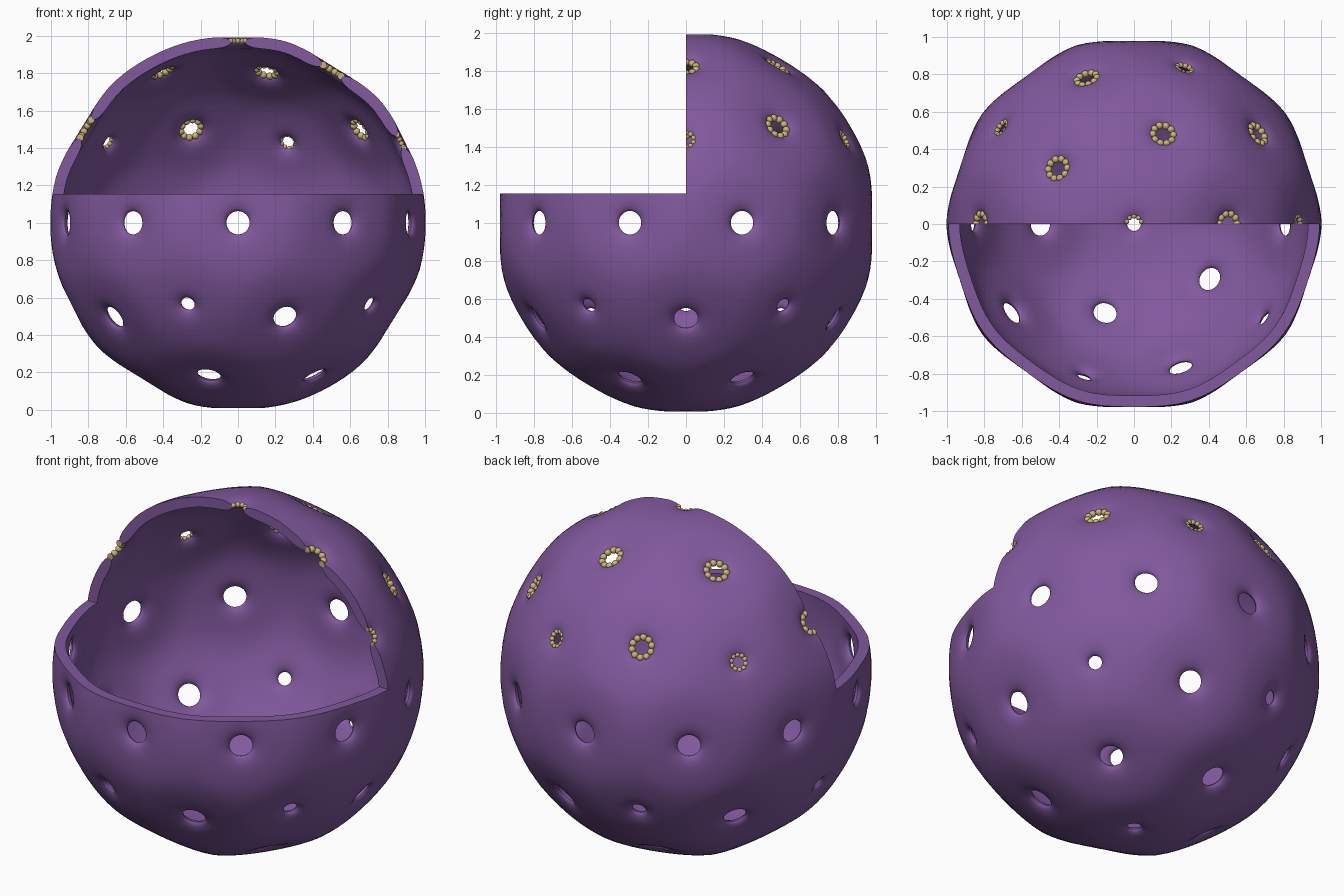
import bpy, bmesh, math
from mathutils import Vector, Matrix

if "Cube" in bpy.data.objects:
    bpy.data.objects.remove(bpy.data.objects["Cube"])

CUT_Z = 1.155
FAR, HALF = 0.974, 0.03       # mid-wall radius between pores, half wall thickness
NU, NV = 4, 9                 # grid steps per pore sector
BIG, SMALL = (0.065, 0.955), (0.038, 0.967)   # pore (angular radius, mid-wall radius)


def material(name, rgb):
    m = bpy.data.materials.new(name)
    m.diffuse_color = (*rgb, 1)
    m.use_nodes = True
    m.node_tree.nodes["Principled BSDF"].inputs["Base Color"].default_value = m.diffuse_color
    return m


def make_object(name, bm, mat):
    me = bpy.data.meshes.new(name)
    bm.to_mesh(me)
    bm.free()
    ob = bpy.data.objects.new(name, me)
    bpy.context.collection.objects.link(ob)
    me.materials.append(mat)
    return ob


def smooth(ob):
    bpy.ops.object.select_all(action='DESELECT')
    ob.select_set(True)
    bpy.context.view_layer.objects.active = ob
    bpy.ops.object.shade_smooth_by_angle(angle=math.radians(40))


# Pore layout: 12 small pores on icosahedron corners, 30 big on edge middles
ico = bmesh.new()
bmesh.ops.create_icosphere(ico, subdivisions=2, radius=1)
pores = {v.index: (v.co.normalized(), SMALL if len(v.link_edges) == 5 else BIG)
         for v in ico.verts}
tris = [[v.index for v in f.verts] for f in ico.faces]
ico.free()


def wall(p, corners):
    """Mid radius and half thickness of the wall in direction p."""
    mid, near = FAR, 9
    for c, (hole, base) in corners:
        d = max(0, p.angle(c) - hole)
        t = min(1, d / 0.27)
        mid = min(mid, base + (FAR - base) * t * t * (3 - 2 * t))
        near = min(near, d)
    k = 1 - min(1, near / 0.09)
    return mid, HALF * math.sqrt(1 - k * k)


# Envelope: polar grids around every pore, outer and inner skins joined at the rims
bm = bmesh.new()
lift = Vector((0, 0, 1))
for tri in tris:
    corners = [pores[i] for i in tri]
    mid_pt = sum((c for c, _ in corners), Vector()).normalized()
    for i in range(3):
        a, (hole, _) = corners[i]
        m1 = (a + corners[(i + 1) % 3][0]).normalized()
        m2 = (a + corners[(i + 2) % 3][0]).normalized()
        border = [m1.lerp(mid_pt, k / NU).normalized() for k in range(NU)]
        border += [m2.lerp(mid_pt, k / NU).normalized() for k in range(NU, -1, -1)]
        outer, inner = [], []
        for p in border:
            full = a.angle(p)
            co, ci = [], []
            for j in range(NV + 1):
                ang = hole + (full - hole) * (j / NV) ** 1.9
                q = a.slerp(p, ang / full) if j < NV else p
                r, h = wall(q, corners)
                if j == 0:
                    h = 0
                co.append(bm.verts.new(q * (r + h) + lift))
                ci.append(bm.verts.new(q * (r - h) + lift) if j else co[0])
            outer.append(co)
            inner.append(ci)
        for u in range(len(border) - 1):
            for j in range(NV):
                for g, s in ((outer, 1), (inner, -1)):
                    quad = [g[u][j], g[u][j + 1], g[u + 1][j + 1], g[u + 1][j]]
                    bm.faces.new(quad[::s])
bmesh.ops.remove_doubles(bm, verts=bm.verts, dist=0.0002)
bmesh.ops.recalc_face_normals(bm, faces=bm.faces)
envelope = make_object("envelope", bm, material("purple", (0.22, 0.1, 0.34)))

# Cutaway of the upper front quarter
bpy.ops.mesh.primitive_cube_add(size=2, location=(0, -1, CUT_Z + 1))
cutter = bpy.context.object
cutter.name = "cutaway_helper"
cutter.scale = (1.5, 1, 1)
cutter.hide_render = True
cut = envelope.modifiers.new("cutaway", 'BOOLEAN')
cut.operation, cut.solver, cut.object = 'DIFFERENCE', 'EXACT', cutter
bpy.ops.object.select_all(action='DESELECT')
envelope.select_set(True)
bpy.context.view_layer.objects.active = envelope
bpy.ops.object.modifier_apply(modifier=cut.name)
bpy.data.objects.remove(cutter)
smooth(envelope)

# Bead rings on the upper pores, sliced flush with the cutaway
bm = bmesh.new()
for c, kind in pores.values():
    if c.z < 0.3 or c.y < -0.1:
        continue
    ring, size, rad = (0.056, 0.019, 0.957) if kind is BIG else (0.042, 0.0138, 0.972)
    turn = c.to_track_quat('Z', 'Y').to_matrix().to_4x4()
    for k in range(10):
        t = math.tau * (k + 0.5) / 10
        spot = Vector((ring * math.cos(t), ring * math.sin(t), rad))
        bmesh.ops.create_icosphere(
            bm, subdivisions=3, radius=size,
            matrix=Matrix.Translation(lift) @ turn @ Matrix.Translation(spot))
bmesh.ops.bisect_plane(bm, geom=bm.verts[:] + bm.edges[:] + bm.faces[:], dist=1e-5,
                       plane_co=(0, 0, 0), plane_no=(0, 1, 0), clear_inner=True)
bmesh.ops.holes_fill(bm, edges=[e for e in bm.edges if e.is_boundary], sides=0)
smooth(make_object("pore_beads", bm, material("gold", (0.6, 0.47, 0.18))))
